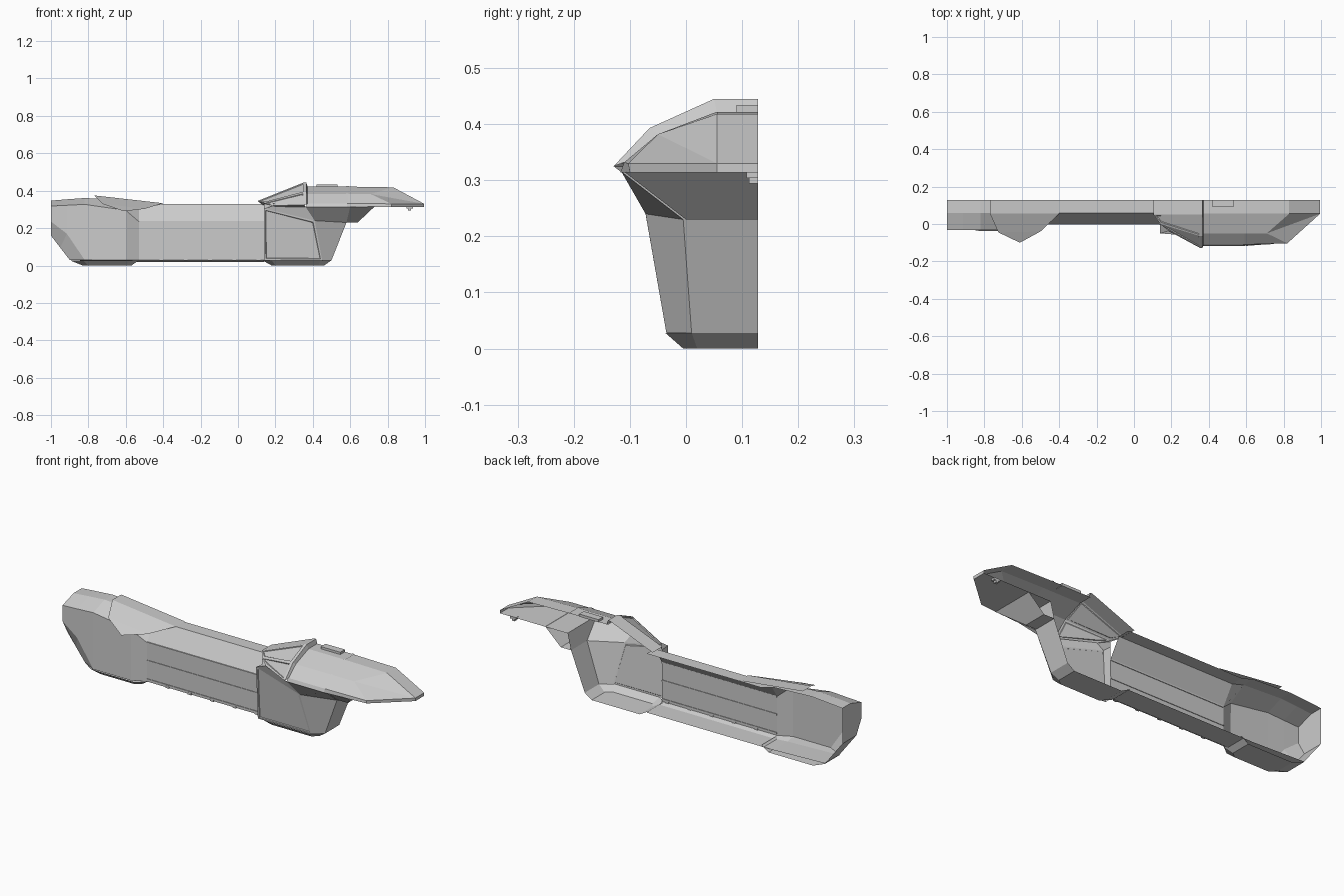
import bpy, bmesh
from mathutils import Vector

CUT = 0.128   # the model is an open half shell, cut on this plane


def finish(name, bm):
    bmesh.ops.remove_doubles(bm, verts=bm.verts, dist=0.0005)
    bmesh.ops.recalc_face_normals(bm, faces=bm.faces)
    me = bpy.data.meshes.new(name)
    bm.to_mesh(me)
    bm.free()
    ob = bpy.data.objects.new(name, me)
    bpy.context.collection.objects.link(ob)
    return ob


def loft(name, rings, start=False, end=False, inset=()):
    """Skin open strips of 3D points; inset lists (ring, segment) faces that get a recessed panel."""
    bm = bmesh.new()
    vs = [[bm.verts.new(p) for p in r] for r in rings]
    panels = []
    for i in range(len(vs) - 1):
        for j in range(len(vs[0]) - 1):
            quad = [vs[i][j], vs[i][j + 1], vs[i + 1][j + 1], vs[i + 1][j]]
            f = bm.faces.new(quad)
            if (i, j) in inset:
                panels.append(f)
    if start:
        bm.faces.new(vs[0])
    if end:
        bm.faces.new(vs[-1])
    bmesh.ops.recalc_face_normals(bm, faces=bm.faces)
    for f in panels:
        bmesh.ops.inset_individual(bm, faces=[f], thickness=0.012)
        bmesh.ops.inset_individual(bm, faces=[f], thickness=0.004, depth=-0.004)
    return finish(name, bm)


def at_x(x, pts):
    return [(x, y, z) for y, z in pts]


def at_z(z, pts):
    return [(x, y, z) for x, y in pts]


def box(name, lo, hi):
    bm = bmesh.new()
    bmesh.ops.create_cube(bm, size=1)
    lo, hi = Vector(lo), Vector(hi)
    for v in bm.verts:
        v.co = (lo + hi) / 2 + v.co * (hi - lo)
    return finish(name, bm)


# long hull: angled stern, deep rear section, slimmer middle
mid = [(CUT, .33), (.06, .33), (0, .235), (0, .03), (.02, .02), (CUT, .02)]
loft("hull", [
    at_x(-1, [(CUT, .347), (.06, .347), (-.032, .318), (-.032, .235), (.01, .16), (CUT, .16)]),
    [(-.915, CUT, .354), (-.915, .06, .354), (-.915, -.032, .322), (-.915, -.032, .17),
     (-.95, .01, .095), (-.95, CUT, .095)],
    [(-.82, CUT, .361), (-.82, .06, .361), (-.82, -.032, .327), (-.82, -.034, .03),
     (-.9, .01, .03), (-.9, CUT, .03)],
    at_x(-.6, [(CUT, .35), (.06, .35), (-.032, .295), (-.034, .03), (.01, .02), (CUT, .02)]),
    at_x(-.53, mid),
    at_x(.14, mid),
], start=True)

# side strips dividing the middle hull into panels
for i, z in enumerate((.235, .14, .042)):
    box(f"side_strip_{i}", (-.53, -.003, z - .004), (.14, .003, z + .004))
for i in range(5):
    x = -.42 + i * .13
    box(f"lower_clip_{i}", (x, -.004, .028), (x + .02, .003, .04))

# fairing laid over the rear hull
loft("rear_fairing", [
    [(-.77, CUT, .375), (-.77, .055, .375), (-.725, -.045, .33), (-.61, -.1, .29)],
    [(-.4, CUT, .333), (-.4, .055, .333), (-.5, -.04, .303), (-.61, -.1, .29)],
])

# belly pads under the rear and front hull
loft("rear_pad", [
    at_z(.028, [(-.9, CUT), (-.9, .01), (-.83, -.037), (-.58, -.037), (-.53, 0), (-.53, CUT)]),
    at_z(0, [(-.83, CUT), (-.83, .03), (-.8, -.005), (-.6, -.005), (-.57, .02), (-.57, CUT)]),
], end=True)
loft("front_pad", [
    at_z(.028, [(.13, CUT), (.13, 0), (.18, -.037), (.44, -.037), (.5, .01), (.5, CUT)]),
    at_z(0, [(.18, CUT), (.18, .02), (.2, -.005), (.43, -.005), (.46, .02), (.46, CUT)]),
], end=True)

# front hull and neck flaring up to the head
loft("neck", [
    at_z(.028, [(.14, 0), (.14, -.035), (.45, -.035), (.5, .01), (.5, CUT)]),
    [(.14, 0, .3), (.14, -.05, .305), (.41, -.072, .24), (.58, -.005, .23), (.58, CUT, .23)],
    [(.14, 0, .33), (.19, -.035, .32), (.36, -.115, .315), (.6, -.115, .315), (.6, CUT, .315)],
], inset=[(0, 1)])
loft("chin", [
    [(.58, .0, .23), (.58, .0, .23), (.58, CUT, .23)],
    [(.58, .0, .23), (.64, .0, .23), (.64, CUT, .23)],
    [(.6, -.11, .315), (.73, -.11, .315), (.73, CUT, .315)],
])

# head: faceted shell tapering to a flat nose
section = [(CUT, .422), (.055, .422), (-.05, .382), (-.11, .332), (-.117, .314)]
loft("head", [
    at_x(.365, section),
    at_x(.583, section),
    [(.83, CUT, .418), (.83, .055, .418), (.71, -.05, .382), (.82, -.103, .33), (.82, -.1, .314)],
    [(.995, CUT, .33), (.995, .055, .33), (.995, .055, .33), (.995, .055, .33), (.995, .055, .314)],
])
loft("nose_tip", [at_x(.995, [(CUT, .33), (.055, .33)]), at_x(.995, [(CUT, .314), (.055, .314)])])
loft("head_floor", [
    at_z(.314, [(.6, CUT), (.6, -.117)]),
    at_z(.314, [(.82, CUT), (.82, -.1)]),
    at_z(.314, [(.995, CUT), (.995, .055)]),
])

# raised band around the head where its front half begins
loft("head_band", [at_x(x, [(y, z + .003) for y, z in section[:4]]) for x in (.578, .59)])

# sloping cowl behind the head with a raised front rim
rim = [(CUT, .445), (.05, .445), (-.065, .393), (-.129, .325)]
loft("cowl", [
    [(.105, CUT, .345), (.105, .05, .345), (.14, 0, .335), (.19, -.04, .32)],
    at_x(.355, rim),
    at_x(.365, rim),
    at_x(.372, section[:4]),
], inset=[(0, 1), (0, 2)])
loft("cowl_skirt", [
    [(.105, CUT, .345), (.105, .05, .345), (.14, 0, .335), (.19, -.04, .32), (.355, -.129, .325)],
    [(.13, CUT, .325), (.13, .05, .325), (.15, .01, .32), (.2, -.03, .312), (.36, -.115, .314)],
])

# roof hatch and small sensor under the nose
box("roof_hatch", (.42, .09, .42), (.533, CUT, .434))
box("nose_sensor_mount", (.9, .108, .304), (.935, CUT, .316))
box("nose_sensor", (.91, .112, .294), (.925, CUT, .305))
